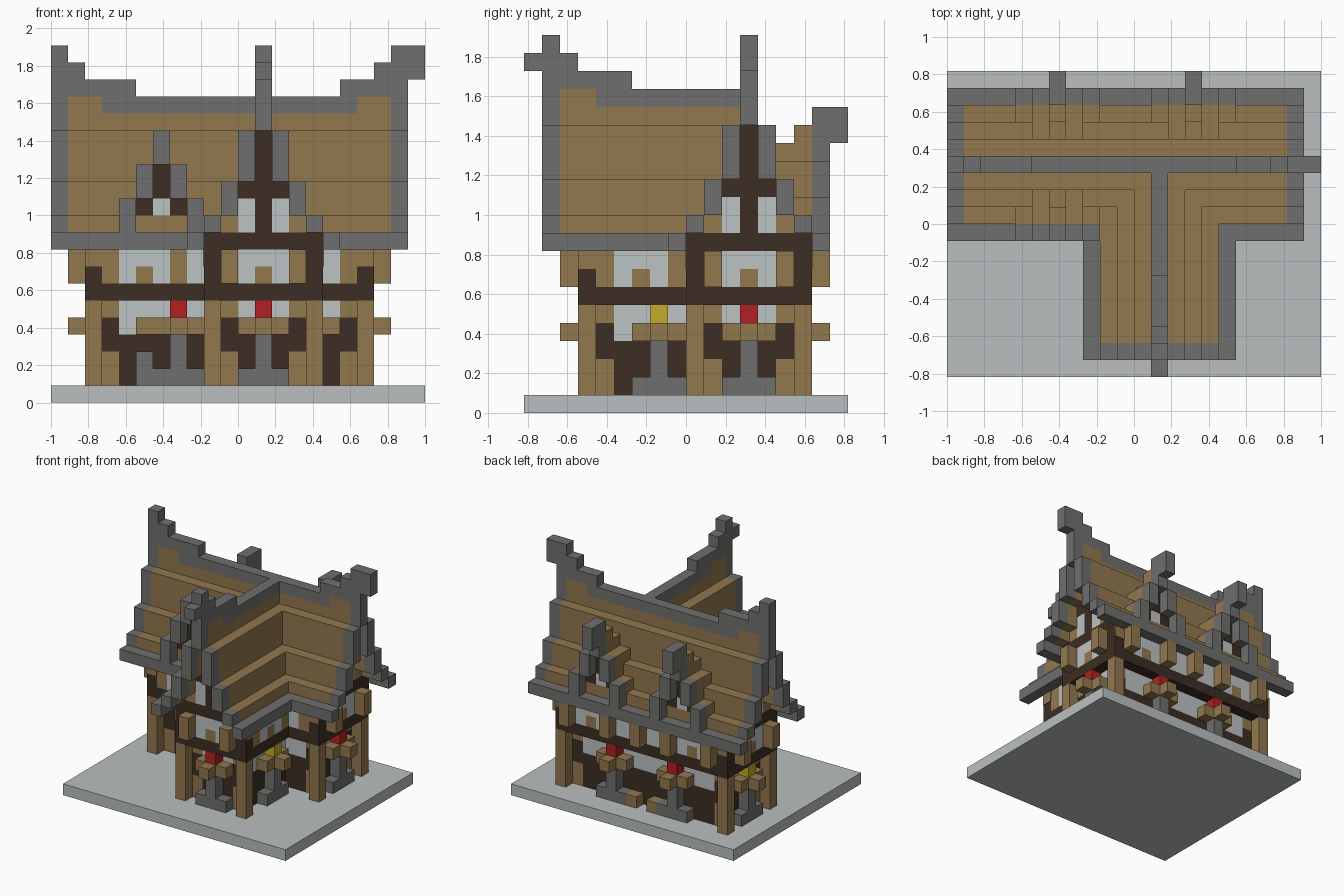
import bpy
import bmesh
from mathutils import Vector

if "Cube" in bpy.data.objects:
    bpy.data.objects.remove(bpy.data.objects["Cube"], do_unlink=True)

U = 1 / 11                      # edge length of one block
OFFSET = Vector((-11, -9, 0))


def linear(v):
    v /= 255
    return v / 12.92 if v <= 0.04045 else ((v + 0.055) / 1.055) ** 2.4


def material(name, *rgb):
    m = bpy.data.materials.new(name)
    m.use_nodes = True
    col = [linear(c) for c in rgb] + [1]
    m.diffuse_color = col
    m.node_tree.nodes["Principled BSDF"].inputs["Base Color"].default_value = col
    return m


MATS = {
    "stone": material("grey stone", 112, 111, 110),
    "wood": material("tan wood", 146, 120, 79),
    "dark": material("dark timber", 60, 45, 36),
    "white": material("pale plaster", 188, 194, 195),
    "base": material("pale slab", 186, 191, 191),
    "red": material("red flowers", 178, 32, 35),
    "yellow": material("yellow flowers", 192, 172, 40),
}
KEYS = list(MATS)
cells = {}                      # block position -> (part, colour)


def fill(part, col, xs, ys, zs):
    for x in xs:
        for y in ys:
            for z in zs:
                cells[x, y, z] = (part, col)


def span(a, b):
    return range(a, b + 1)


# Sides of the house: u runs along the wall, n counts inward from the posts
SIDES = {
    "wing_front": lambda u, n: (u, 3 + n),
    "wing_right": lambda u, n: (15 - n, u),
    "wing_left": lambda u, n: (9 + n, u),
    "main_front": lambda u, n: (u, 9 + n),
    "main_back": lambda u, n: (u, 15 - n),
    "right_end": lambda u, n: (18 - n, u),
    "left_end": lambda u, n: (2 + n, u),
}


def put(side, part, col, us, n, zs):
    for u in us:
        x, y = SIDES[side](u, n)
        fill(part, col, [x], [y], zs)


def ground_wall(side, us, corners):
    put(side, "ground_walls", "dark", us, 1, span(1, 3))
    put(side, "ground_walls", "white", us, 1, span(4, 5))
    put(side, "ground_walls", "wood", corners, 1, (1, 2, 5))
    put(side, "ground_walls", "dark", corners, 1, (3, 4))


def window_bay(side, c, flower):
    three = span(c - 1, c + 1)
    put(side, "stone_footings", "stone", three, 0, [1])
    put(side, "stone_footings", "stone", [c], 0, (2, 3))
    put(side, "window_boxes", "wood", three, 0, [4])
    put(side, "window_boxes", "wood", [c], -1, [4])
    put(side, "flowers", flower, [c], 0, [5])


def upper_wall(side, us, posts, arches, bracket=False):
    put(side, "upper_walls", "white", us, 0, (7, 8))
    put(side, "upper_walls", "wood", posts, 0, (7, 8))
    put(side, "upper_walls", "wood", arches, 0, [7])
    if bracket:
        put(side, "eave_brackets", "wood", posts, -1, (7, 8))


def gable_end(side, flower):
    c = 12
    ground_wall(side, span(c - 2, c + 2), (c - 2, c + 2))
    window_bay(side, c, flower)
    upper_wall(side, span(c - 2, c + 2), (c - 2, c + 2), [c], True)
    put(side, "gable_walls", "wood", (c - 2, c + 2), 0, [10])
    put(side, "gable_walls", "white", (c - 1, c + 1), 0, (10, 11))
    put(side, "gable_walls", "dark", (c - 1, c + 1), 0, [12])
    put(side, "gable_walls", "dark", [c], 0, span(10, 15))


# Ground slab
fill("ground_slab", "base", range(22), range(18), [0])

# Long walls
ground_wall("main_front", span(3, 9), [3])
ground_wall("main_front", span(15, 17), [17])
ground_wall("main_back", span(3, 17), (3, 17))
upper_wall("main_front", span(3, 8), (3, 7), [5])
upper_wall("main_front", (16, 17), [17], [])
upper_wall("main_back", span(3, 17), (3, 7, 10, 13, 17), (5, 15), True)
window_bay("main_front", 7, "red")
put("main_front", "stone_footings", "stone", [5], 0, (1, 2))
put("main_front", "window_boxes", "wood", [5], 0, [4])
for c in (7, 13):
    window_bay("main_back", c, "red")
put("main_back", "bench", "wood", (9, 11), 0, [1])
for side in ("wing_left", "wing_right"):
    ground_wall(side, span(4, 9), [4])
    window_bay(side, 7, "yellow")
    upper_wall(side, span(4, 8), (4, 8), [6])

# Three gable ends
gable_end("wing_front", "red")
gable_end("right_end", "red")
gable_end("left_end", "yellow")

# Corner posts, floor beams and ceiling beams
CORNERS = [(2, 9), (18, 9), (2, 15), (18, 15), (9, 3), (15, 3)]
for x, y in CORNERS:
    fill("corner_posts", "wood", [x], [y], span(1, 5))
    fill("upper_frame", "dark", [x], [y], (7, 8))
for part, z in (("floor_beams", 6), ("ceiling_beams", 9)):
    fill(part, "dark", span(2, 18), span(9, 15), [z])
    fill(part, "dark", span(9, 15), span(3, 9), [z])

# Stepped roof over the crossing main range and wing
STEPS = [(16, 17), (13, 15), (11, 12), (10, 10), (9, 9)]
for x in span(0, 20):
    for y in span(1, 16):
        main, wing = y >= 8, 8 <= x <= 16 and y <= 12
        if not (main or wing):
            continue
        d = min(abs(y - 12) if main else 9, abs(x - 12) if wing else 9)
        edge = d == 4 or x in (0, 20) or y == 1
        fill("roof", "stone" if edge else "wood", [x], [y], span(*STEPS[d]))
        near_end = x in (1, 2, 18, 19) or y in (2, 3)
        if d == 0 and not near_end:
            fill("roof", "stone", [x], [y], [17])

# Rising ridge ends
for xs, z in ((span(0, 4), 18), (span(17, 20), 18), ((0, 1, 19, 20, 21), 19), ((0, 20, 21), 20)):
    fill("main_ridge", "stone", xs, [12], [z])
for ys, z in ((span(1, 5), 18), (span(0, 2), 19), ([1], 20)):
    fill("wing_ridge", "stone", [12], ys, [z])


# Dormers: face is the gable row, s steps toward the main ridge
def dormer(c, face, s):
    for i in range(3):
        col, y = ("wood" if i else "stone"), [face + s * i]
        fill("dormers", col, [c], y, span(14, 14 if i == 2 else 15))
        fill("dormers", col, (c - 1, c + 1), y, (12, 13))
        if i < 2:
            fill("dormers", col, (c - 2, c + 2), y, (10, 11))
    wall = [face + s]
    fill("dormer_windows", "dark", (c - 1, c + 1), wall, [11])
    fill("dormer_windows", "dark", [c], wall, (12, 13))
    fill("dormer_windows", "white", [c], wall, [11])


dormer(6, 8, 1)
for c in (6, 14):
    dormer(c, 16, -1)
    fill("dormer_finials", "stone", [c], [16], [16])
    fill("dormer_finials", "stone", [c], [17], (15, 16))

# Turn the blocks of each part into a clean outer shell
AXES = [Vector(v) for v in ((1, 0, 0), (0, 1, 0), (0, 0, 1))]
parts = {}
for pos, (part, col) in cells.items():
    parts.setdefault(part, []).append((pos, col))


def finish(name, bm):
    mesh = bpy.data.meshes.new(name)
    bm.to_mesh(mesh)
    bm.free()
    for m in MATS.values():
        mesh.materials.append(m)
    bpy.context.collection.objects.link(bpy.data.objects.new(name, mesh))


for part, blocks in parts.items():
    bm = bmesh.new()
    for pos, col in blocks:
        centre = Vector(pos) + Vector((0.5, 0.5, 0.5))
        for i, axis in enumerate(AXES):
            for s in (1, -1):
                if tuple(int(v) for v in Vector(pos) + axis * s) in cells:
                    continue
                a, b = AXES[(i + 1) % 3] * s, AXES[(i + 2) % 3]
                quad = [centre + (axis * s + a * p + b * q) / 2
                        for p, q in ((-1, -1), (1, -1), (1, 1), (-1, 1))]
                f = bm.faces.new([bm.verts.new((v + OFFSET) * U) for v in quad])
                f.material_index = KEYS.index(col)
    bmesh.ops.remove_doubles(bm, verts=bm.verts, dist=0.001)
    bmesh.ops.dissolve_limit(bm, angle_limit=0.01, verts=bm.verts, edges=bm.edges,
                             delimit={"MATERIAL"})
    finish(part, bm)

# Thin tan plates at the top of the frame corners on the eave sides
bm = bmesh.new()
for x, y in CORNERS:
    on_wing = y == 3
    out = Vector((1 if x > 12 else -1, 0, 0)) if on_wing else Vector((0, 1 if y > 12 else -1, 0))
    cube = bmesh.ops.create_cube(bm, size=1)["verts"]
    at = Vector((x + 0.5, y + 0.5, 8.5)) + out * 0.52
    for v in cube:
        size = Vector((0.08, 1, 1)) if on_wing else Vector((1, 0.08, 1))
        v.co = (v.co * size + at + OFFSET) * U
for f in bm.faces:
    f.material_index = KEYS.index("wood")
finish("corner_plates", bm)
